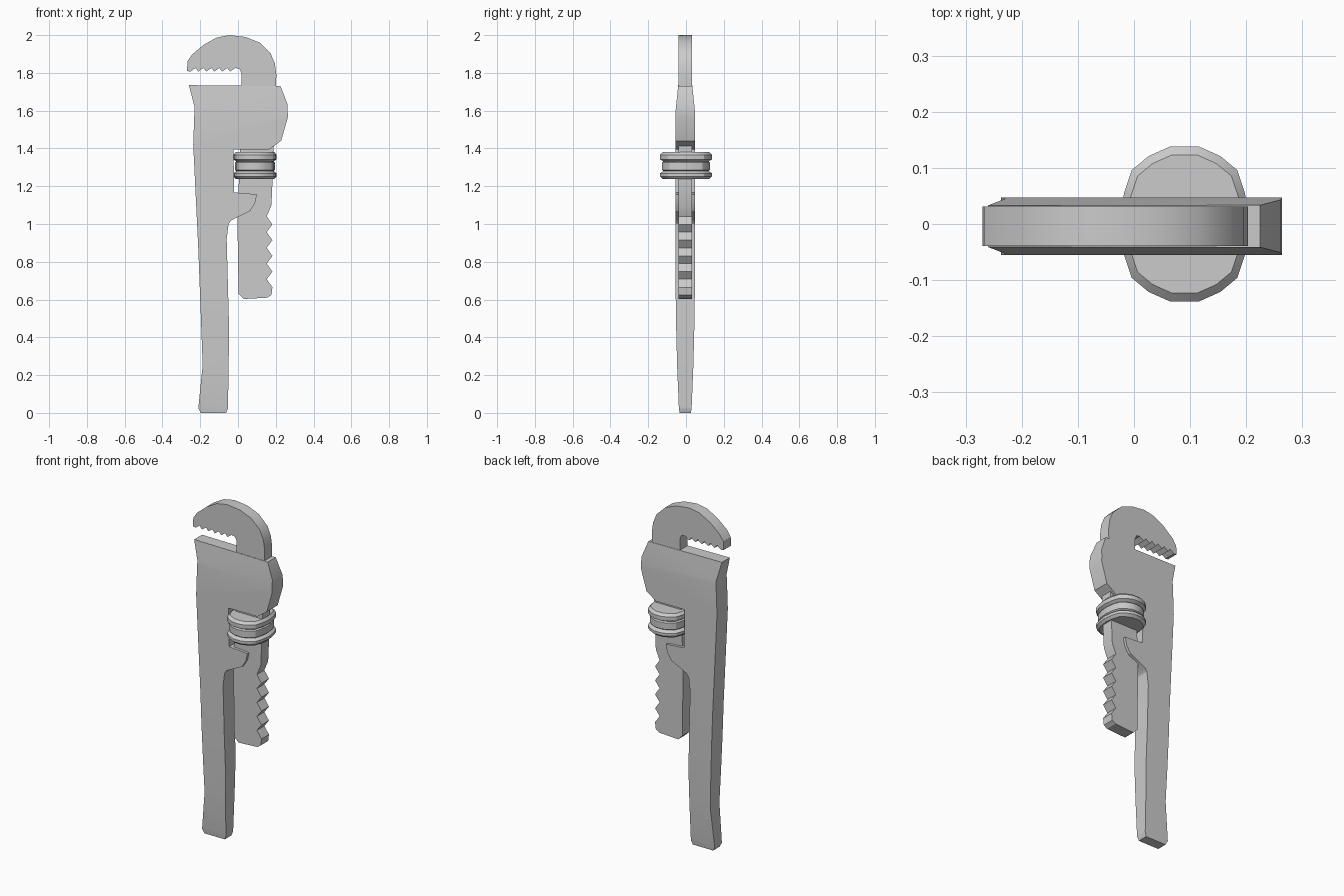
import bpy, bmesh

if "Cube" in bpy.data.objects:
    bpy.data.objects.remove(bpy.data.objects["Cube"])

Y0 = -0.004  # mid-plane of the flat parts


def finish(bm, name, angle=0.5):
    bmesh.ops.recalc_face_normals(bm, faces=bm.faces)
    me = bpy.data.meshes.new(name)
    bm.to_mesh(me)
    bm.free()
    ob = bpy.data.objects.new(name, me)
    bpy.context.collection.objects.link(ob)
    bpy.ops.object.select_all(action='DESELECT')
    ob.select_set(True)
    bpy.context.view_layer.objects.active = ob
    bpy.ops.object.shade_smooth_by_angle(angle=angle)
    return ob


def plate(name, outline, thickness):
    """Extrude an xz outline; thickness lists (z, half width) stations."""
    bm = bmesh.new()
    face = bm.faces.new([bm.verts.new((x, -1, z)) for x, z in outline])
    ext = bmesh.ops.extrude_face_region(bm, geom=[face])
    for v in ext['geom']:
        if isinstance(v, bmesh.types.BMVert):
            v.co.y = 1
    for z, _ in thickness[1:-1]:
        bmesh.ops.bisect_plane(bm, geom=bm.verts[:] + bm.edges[:] + bm.faces[:],
                               plane_co=(0, 0, z), plane_no=(0, 0, 1))
    for v in bm.verts:
        for (za, ha), (zb, hb) in zip(thickness, thickness[1:]):
            if v.co.z <= zb + 1e-5:
                break
        t = min(max((v.co.z - za) / (zb - za), 0), 1)
        v.co.y = Y0 + v.co.y * (ha + (hb - ha) * t)
    return finish(bm, name)


# Handle with fixed jaw head and guide lug
handle = [(-.26, 1.735), (-.23, 1.62), (-.237, 1.42), (-.21, .865), (-.187, .255),
          (-.21, .025), (-.197, 0), (-.063, 0), (-.053, .025), (-.047, .44),
          (-.06, .92), (-.05, 1.0), (-.035, 1.02), (.065, 1.07), (.09, 1.11),
          (.1, 1.157), (-.02, 1.167), (-.024, 1.395), (.165, 1.395), (.228, 1.44),
          (.264, 1.565), (.262, 1.635), (.225, 1.73)]
plate("handle", handle, [(0, .03), (.03, .034), (.25, .043), (.45, .048),
                         (.65, .051), (1.6, .051), (1.735, .037)])

# Sliding hook jaw: curved back, notched shank edge, toothed mouth
hook = [(-.27, 1.81), (-.267, 1.862), (-.243, 1.897), (-.18, 1.95), (-.113, 1.987),
        (-.045, 2.0), (.04, 1.99), (.115, 1.96), (.172, 1.905), (.195, 1.85),
        (.203, 1.79), (.2, 1.7), (.183, 1.236), (.177, 1.10)]
for i in range(5):
    z = 1.04 - i * .083
    hook += [(.152, z), (.182, z - .043)]
hook += [(.177, .625), (.155, .61), (.03, .603), (.003, .63), (-.003, 1.02),
         (.018, 1.6), (.018, 1.80), (.008, 1.822)]
for i in range(6):
    x = -.015 - i * .042
    hook += [(x, 1.826), (x - .027, 1.807)]
plate("hook_jaw", hook, [(.6, .035), (2, .035)])

# Adjusting nut: slightly squashed ring section lofted through a grooved profile
quarter = [(.026, .138), (.064, .121), (.094, .096), (.108, .054)]
ring = quarter + [(.115, 0)] + [(x, -y) for x, y in reversed(quarter)]
ring += [(-x, -y) for x, y in ring]
levels = [(1.238, .89), (1.252, 1), (1.268, 1), (1.28, .86), (1.286, .92),
          (1.325, .92), (1.331, .86), (1.342, 1), (1.366, 1), (1.38, .89)]
bm = bmesh.new()
loops = [[bm.verts.new((.09 + x * s, y * s, z)) for x, y in ring] for z, s in levels]
n = len(ring)
for a, b in zip(loops, loops[1:]):
    for i in range(n):
        j = (i + 1) % n
        bm.faces.new((a[i], a[j], b[j], b[i]))
bm.faces.new(loops[0])
bm.faces.new(loops[-1])
finish(bm, "adjusting_nut")
